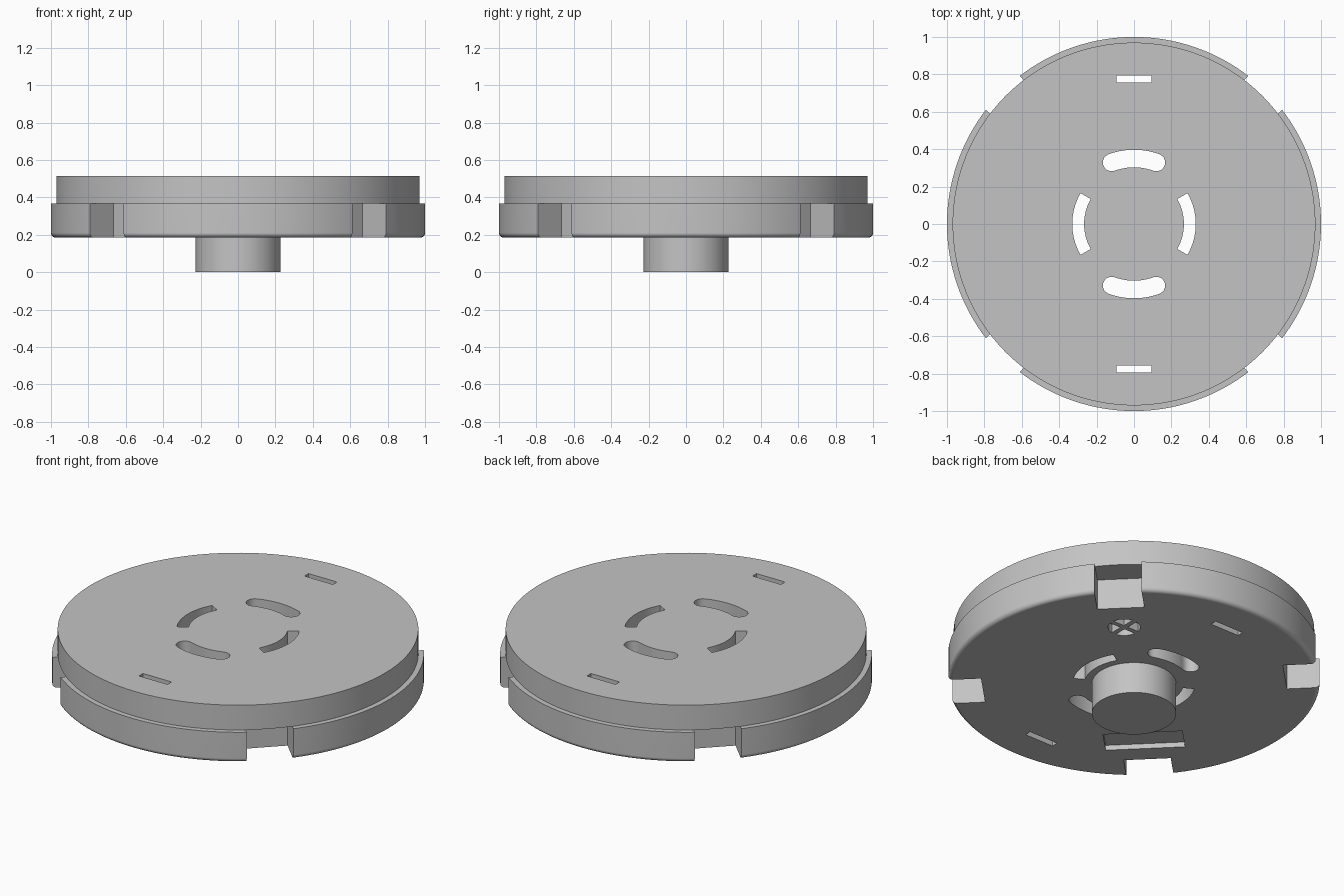
import bpy, bmesh, math
from mathutils import Matrix, Vector

if "Cube" in bpy.data.objects:
    bpy.data.objects.remove(bpy.data.objects["Cube"])

Z_BASE, Z_STEP, Z_TOP = 0.185, 0.366, 0.513
SEG = 128

grey = bpy.data.materials.new("plain grey")
grey.diffuse_color = (0.55, 0.55, 0.55, 1)
grey.use_nodes = True
grey.node_tree.nodes["Principled BSDF"].inputs["Base Color"].default_value = grey.diffuse_color


def new_object(name, bm):
    bmesh.ops.recalc_face_normals(bm, faces=bm.faces)
    mesh = bpy.data.meshes.new(name)
    bm.to_mesh(mesh)
    bm.free()
    mesh.materials.append(grey)
    ob = bpy.data.objects.new(name, mesh)
    bpy.context.collection.objects.link(ob)
    return ob


def lathe(name, profile, seg=SEG):
    """Revolve an (r, z) profile, closing both ends with flat caps."""
    bm = bmesh.new()
    rings = [[bm.verts.new((r * math.cos(2 * math.pi * i / seg),
                            r * math.sin(2 * math.pi * i / seg), z))
              for i in range(seg)] for r, z in profile]
    for a, b in zip(rings, rings[1:]):
        for i in range(seg):
            j = (i + 1) % seg
            bm.faces.new((a[i], a[j], b[j], b[i]))
    bm.faces.new(rings[0][::-1])
    bm.faces.new(rings[-1])
    return new_object(name, bm)


def prism(name, outline, z0, z1, angle=0.0):
    """Extrude a flat outline from z0 to z1, turned about z."""
    bm = bmesh.new()
    face = bm.faces.new([bm.verts.new((x, y, z0)) for x, y in outline])
    out = bmesh.ops.extrude_face_region(bm, geom=[face])
    top = [v for v in out["geom"] if isinstance(v, bmesh.types.BMVert)]
    bmesh.ops.translate(bm, verts=top, vec=(0, 0, z1 - z0))
    bmesh.ops.rotate(bm, verts=bm.verts, matrix=Matrix.Rotation(angle, 3, 'Z'))
    return new_object(name, bm)


def rect(x0, x1, y0, y1):
    return [(x0, y0), (x1, y0), (x1, y1), (x0, y1)]


def arc(r, a0, a1, n, centre=(0, 0)):
    return [(centre[0] + r * math.cos(a0 + (a1 - a0) * i / n),
             centre[1] + r * math.sin(a0 + (a1 - a0) * i / n)) for i in range(n + 1)]


def arc_slot(r0, r1, half, rounded):
    """Curved slot about the +x axis, with radial or rounded ends."""
    outer, inner = arc(r1, -half, half, 16), arc(r0, half, -half, 16)
    if not rounded:
        return outer + inner
    mid, rad = (r0 + r1) / 2, (r1 - r0) / 2
    end = lambda a, s: arc(rad, s, s + math.pi, 10,
                           (mid * math.cos(a), mid * math.sin(a)))[1:-1]
    return outer + end(half, half) + inner + end(-half, math.pi - half)


def cut(ob, cutters):
    bpy.context.view_layer.objects.active = ob
    for c in cutters:
        mod = ob.modifiers.new("cut", 'BOOLEAN')
        mod.operation, mod.solver, mod.object = 'DIFFERENCE', 'EXACT', c
        bpy.ops.object.modifier_apply(modifier=mod.name)


# Main parts: notched base with a rounded lower edge, top disc, centre boss
R = 0.025
fillet = [(1 - R + R * math.sin(a), Z_BASE + R - R * math.cos(a))
          for a in [math.pi / 2 * i / 5 for i in range(6)]]
base = lathe("base_flange", fillet + [(1.0, Z_STEP)])
disc = lathe("top_disc", [(0.97, Z_STEP), (0.97, Z_TOP)])
boss = lathe("centre_boss", [(0.227, 0.0), (0.227, Z_BASE + 0.01)], 64)

# Slots that pass through the whole thickness
through = []
for k in range(2):
    turn = math.pi * k
    through.append(prism("side_slot", arc_slot(0.267, 0.33, math.radians(30), False),
                         0, 1, turn))
    through.append(prism("rounded_slot", arc_slot(0.303, 0.397, math.radians(20), True),
                         0, 1, turn + math.pi / 2))
    through.append(prism("narrow_slot", rect(0.757, 0.795, -0.094, 0.094),
                         0, 1, turn + math.pi / 2))

# Four rim notches on the diagonals
below = [prism("rim_notch", rect(0.815, 1.2, -0.127, 0.127), 0, 1,
               math.pi / 4 + math.pi / 2 * k) for k in range(4)]

# Shallow underside pocket and round recess divided by a cross
below.append(prism("pocket", rect(0.53, 0.70, -0.214, 0.214),
                   0, Z_BASE + 0.03, math.pi * 1.25))
gap, rad = 0.014, 0.087
a0 = math.asin(gap / rad)
for k in range(4):
    quarter = [(gap, gap)] + arc(rad, a0, math.pi / 2 - a0, 8)
    c = prism("recess_quarter", quarter, 0, Z_BASE + 0.05, math.pi / 2 * k)
    c.data.transform(Matrix.Translation(Vector((0.43, 0.43, 0))))
    below.append(c)

cut(base, through + below)
cut(disc, through)
for c in through + below:
    bpy.data.objects.remove(c)

# Smooth the round walls and keep the flat faces flat
for ob in (base, disc, boss):
    bpy.ops.object.select_all(action='DESELECT')
    ob.select_set(True)
    bpy.context.view_layer.objects.active = ob
    bpy.ops.object.shade_smooth_by_angle(angle=math.radians(30))
    wn = ob.modifiers.new("flat_normals", 'WEIGHTED_NORMAL')
    wn.keep_sharp = True
